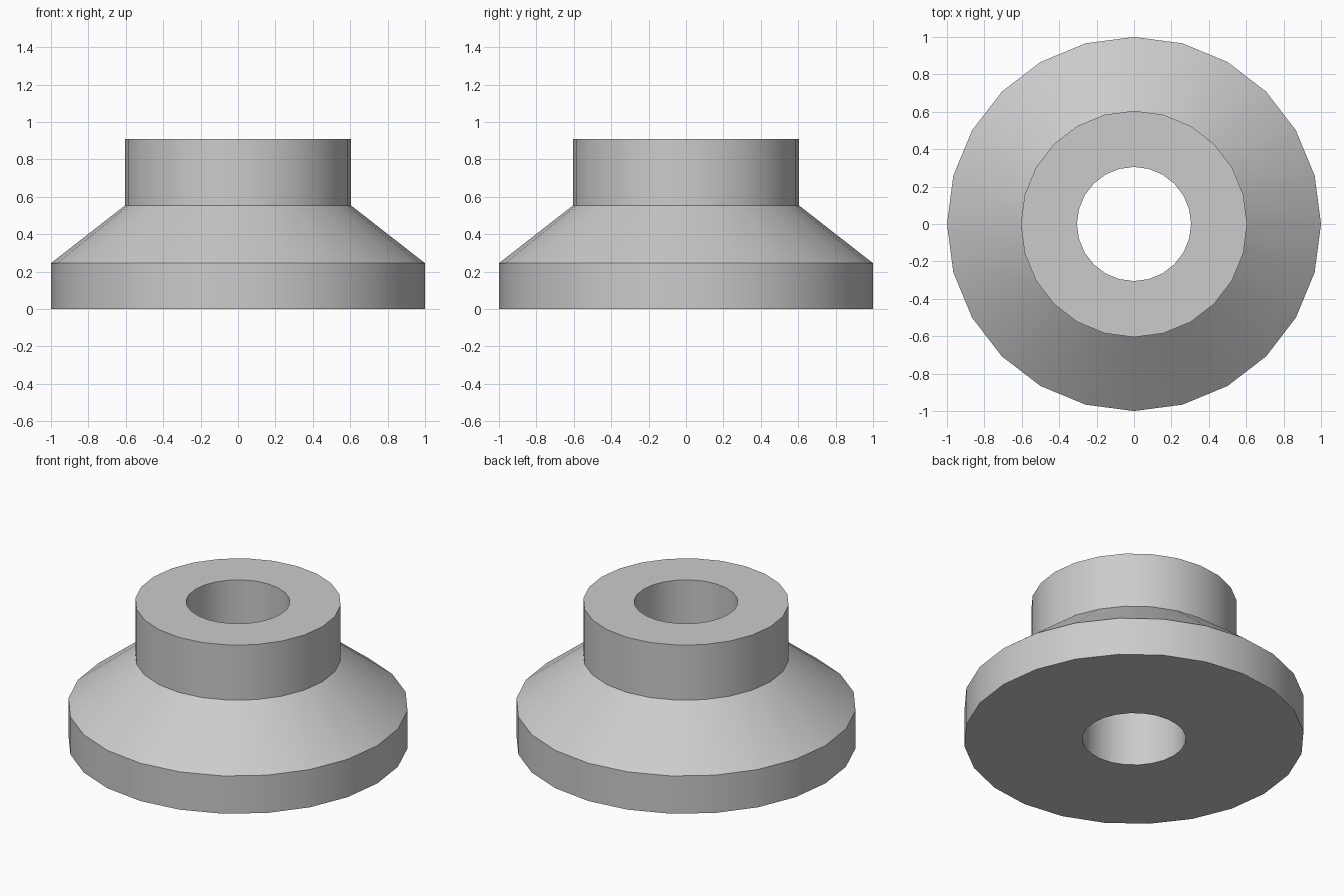
import bpy
import bmesh
from math import tau, cos, sin, radians

SIDES = 24

cube = bpy.data.objects.get("Cube")
if cube:
    bpy.data.objects.remove(cube, do_unlink=True)

# Plain grey material
grey = bpy.data.materials.new("plain_grey")
grey.use_nodes = True
colour = (0.6, 0.6, 0.6, 1)
grey.diffuse_color = colour
grey.node_tree.nodes["Principled BSDF"].inputs["Base Color"].default_value = colour

# Closed cross-section (radius, height): bore, flange rim, cone, neck
profile = [(0.305, 0), (1, 0), (1, 0.245), (0.605, 0.553), (0.605, 0.91), (0.305, 0.91)]

# Revolve the cross-section around z
bm = bmesh.new()
rings = []
for r, z in profile:
    rings.append([bm.verts.new((r * cos(tau * i / SIDES), r * sin(tau * i / SIDES), z))
                  for i in range(SIDES)])
for k, low in enumerate(rings):
    high = rings[(k + 1) % len(rings)]
    for i in range(SIDES):
        j = (i + 1) % SIDES
        bm.faces.new((low[i], low[j], high[j], high[i]))
bmesh.ops.recalc_face_normals(bm, faces=bm.faces)

mesh = bpy.data.meshes.new("flanged_collar")
bm.to_mesh(mesh)
bm.free()
mesh.materials.append(grey)
collar = bpy.data.objects.new("flanged_collar", mesh)
bpy.context.collection.objects.link(collar)

# Smooth round walls, crisp rims
bpy.ops.object.select_all(action='DESELECT')
collar.select_set(True)
bpy.context.view_layer.objects.active = collar
bpy.ops.object.shade_smooth_by_angle(angle=radians(30))
